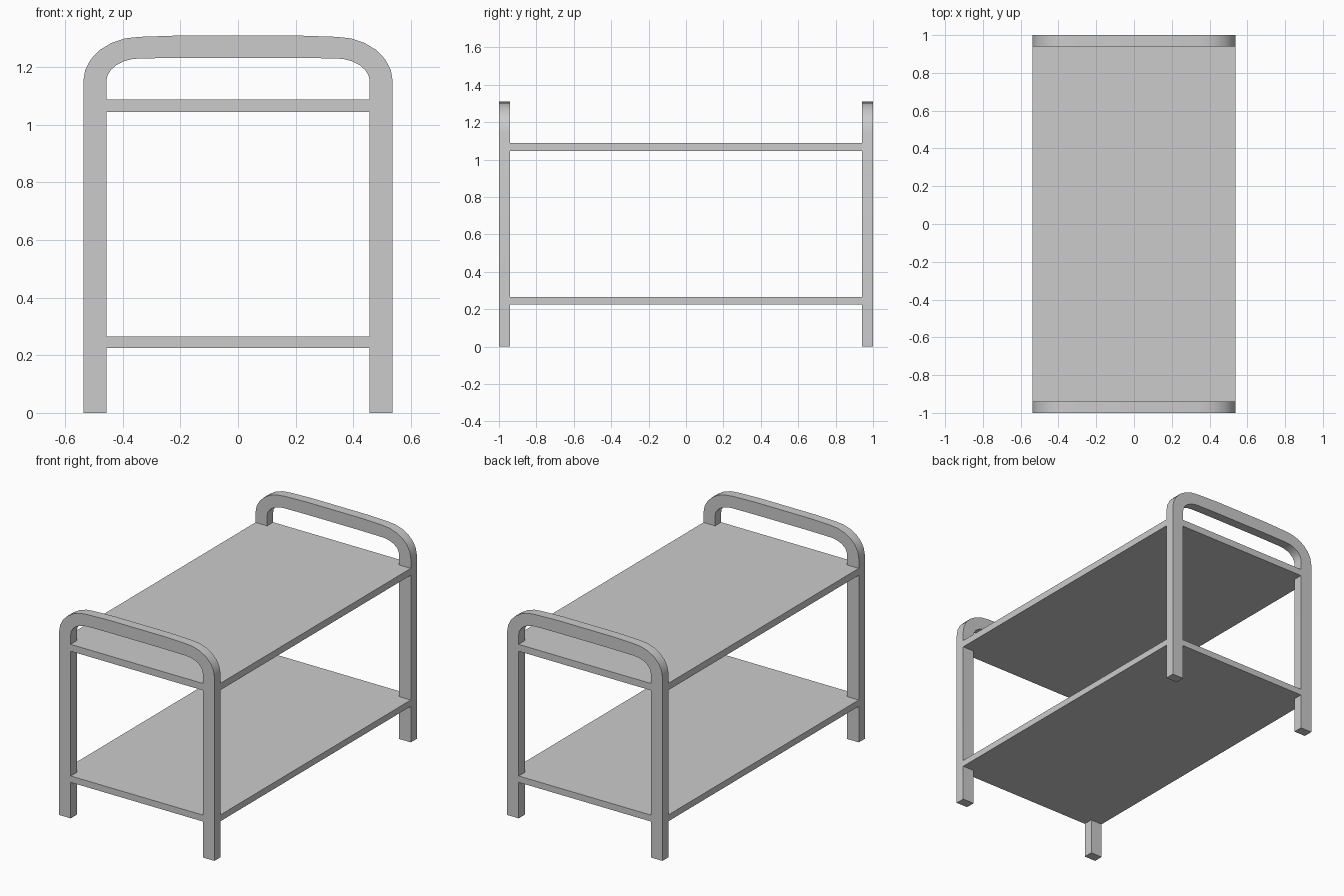
import bpy, bmesh
from math import sin, cos, pi, radians

if "Cube" in bpy.data.objects:
    bpy.data.objects.remove(bpy.data.objects["Cube"])

W, T = 0.537, 0.08      # half width, tube width
IN = W - T
Y0, Y1 = 0.94, 1.0      # frame thickness range
SPRING, BEND_X = 1.15, 0.34
SEG = 6


def finish(bm, name):
    bmesh.ops.recalc_face_normals(bm, faces=bm.faces)
    me = bpy.data.meshes.new(name)
    bm.to_mesh(me)
    bm.free()
    ob = bpy.data.objects.new(name, me)
    bpy.context.collection.objects.link(ob)
    return ob


def extrude(bm, faces, vec):
    res = bmesh.ops.extrude_face_region(bm, geom=faces)
    verts = [g for g in res["geom"] if isinstance(g, bmesh.types.BMVert)]
    bmesh.ops.translate(bm, verts=verts, vec=vec)


def half_edge_line(x_leg, rise, crown):
    # Left leg, rounded corner, then the slightly bowed top bar
    pts = [(-x_leg, 0.0)]
    for i in range(SEG + 1):
        a = pi / 2 * i / SEG
        pts.append((-BEND_X - (x_leg - BEND_X) * cos(a), SPRING + rise * sin(a)))
    pts.append((-0.19, SPRING + rise + crown))
    return pts


def end_frame(name, y):
    outer = half_edge_line(W, 0.155, 0.005)
    inner = half_edge_line(IN, 0.08, 0.002)
    outer += [(-x, z) for x, z in reversed(outer)]
    inner += [(-x, z) for x, z in reversed(inner)]
    bm = bmesh.new()
    vo = [bm.verts.new((x, y, z)) for x, z in outer]
    vi = [bm.verts.new((x, y, z)) for x, z in inner]
    faces = [bm.faces.new((vo[i], vo[i + 1], vi[i + 1], vi[i]))
             for i in range(len(vo) - 1)]
    extrude(bm, faces, (0, Y1 - Y0, 0))
    ob = finish(bm, name)
    bpy.ops.object.select_all(action='DESELECT')
    bpy.context.view_layer.objects.active = ob
    ob.select_set(True)
    bpy.ops.object.shade_smooth_by_angle(angle=radians(30))


def shelf(name, z0, z1):
    # Board notched at its corners to fit around the legs
    quarter = [(W, Y0), (IN, Y0), (IN, Y1)]
    outline = (quarter + [(-x, y) for x, y in reversed(quarter)]
               + [(-x, -y) for x, y in quarter]
               + [(x, -y) for x, y in reversed(quarter)])
    bm = bmesh.new()
    face = bm.faces.new([bm.verts.new((x, y, z0)) for x, y in outline])
    extrude(bm, [face], (0, 0, z1 - z0))
    finish(bm, name)


# Leg-and-handle frames at both ends
end_frame("front_frame", -Y1)
end_frame("back_frame", Y0)

# Two shelves
shelf("lower_shelf", 0.225, 0.265)
shelf("upper_shelf", 1.045, 1.088)
